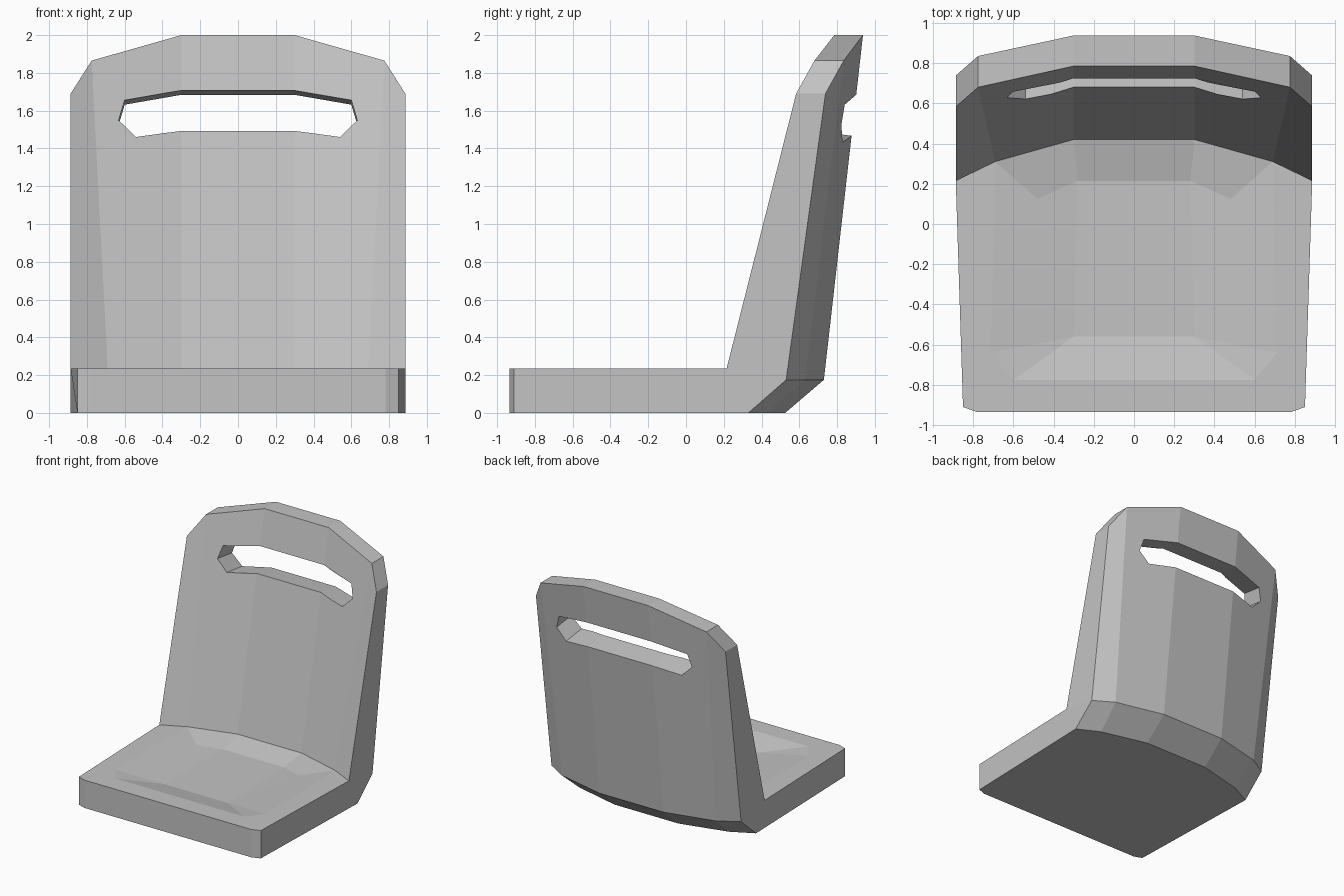
import bpy
import bmesh

cube = bpy.data.objects.get("Cube")
if cube:
    bpy.data.objects.remove(cube, do_unlink=True)

grey = bpy.data.materials.new("light grey plastic")
grey.use_nodes = True
grey.diffuse_color = (0.55, 0.55, 0.55, 1)
grey.node_tree.nodes["Principled BSDF"].inputs["Base Color"].default_value = (0.55, 0.55, 0.55, 1)


def make_object(name, bm):
    bmesh.ops.recalc_face_normals(bm, faces=bm.faces)
    mesh = bpy.data.meshes.new(name)
    bm.to_mesh(mesh)
    bm.free()
    mesh.materials.append(grey)
    obj = bpy.data.objects.new(name, mesh)
    bpy.context.collection.objects.link(obj)
    return obj


TOP = 0.235
# Half of the shell (+x side); index 0 is the outer edge, 2 the central panel
points = {
    # seat front edge, bottom and top
    "fb0": (0.85, -0.91, 0), "fb1": (0.78, -0.935, 0), "fb2": (0.3, -0.935, 0),
    "ft0": (0.85, -0.91, TOP), "ft1": (0.78, -0.935, TOP), "ft2": (0.3, -0.935, TOP),
    # rim and floor of the seat hollow
    "rim0": (0.71, -0.64, TOP), "rim1": (0.6, -0.775, TOP), "rim2": (0.3, -0.775, TOP),
    "floor_front": (0.3, -0.56, 0.187),
    "floor_back": (0.28, 0.215, 0.187), "floor_side": (0.48, 0.125, 0.207),
    # crease between seat and backrest
    "c0": (0.886, 0.215, TOP), "c1": (0.69, 0.31, TOP), "c2": (0.3, 0.42, TOP),
    # backrest top, front and back
    "tf0": (0.886, 0.583, 1.69), "tf1": (0.775, 0.68, 1.865), "tf2": (0.3, 0.785, 2),
    "tb0": (0.886, 0.738, 1.69), "tb1": (0.775, 0.835, 1.865), "tb2": (0.3, 0.937, 2),
    # knuckle at the rear and the rear bottom edge
    "k0": (0.886, 0.53, 0.175), "k1": (0.72, 0.63, 0.175), "k2": (0.3, 0.73, 0.175),
    "b0": (0.886, 0.33, 0), "b1": (0.7, 0.425, 0), "b2": (0.3, 0.525, 0),
}

half_faces = [
    "fb0 ft0 c0 k0 b0", "c0 tf0 tb0 k0",                       # side
    "ft2 ft1 rim1 rim2", "ft1 ft0 rim0 rim1", "ft0 c0 c1 rim0",  # seat border
    "rim2 rim1 floor_front", "rim1 rim0 floor_front",          # hollow
    "rim0 c1 floor_side floor_front", "c1 c2 floor_back floor_side",
    "floor_front floor_side floor_back",
    "fb0 b0 b1 fb1", "fb1 b1 b2 fb2",                          # underside
]
# Strips running across the shell: front edge, backrest front, top, back, knuckle
for lower, upper in (("fb", "ft"), ("c", "tf"), ("tf", "tb"), ("tb", "k"), ("k", "b")):
    for i in range(2):
        half_faces.append(f"{lower}{i} {lower}{i+1} {upper}{i+1} {upper}{i}")

# Central panel between the mirrored halves
center_path = ["fb2", "ft2", "rim2", "floor_front", "floor_back", "c2", "tf2", "tb2", "k2", "b2"]

bm = bmesh.new()
sides = []
for sign in (1, -1):
    verts = {k: bm.verts.new((sign * x, y, z)) for k, (x, y, z) in points.items()}
    sides.append(verts)
    for face in half_faces:
        bm.faces.new([verts[k] for k in face.split()])
right, left = sides
for i, a in enumerate(center_path):
    b = center_path[(i + 1) % len(center_path)]
    bm.faces.new((right[a], right[b], left[b], left[a]))
seat = make_object("seat_shell", bm)

# Handle slot through the backrest, square to its slope
half_slot = [(0.3, 1.71), (0.6, 1.65), (0.632, 1.54), (0.54, 1.45), (0.3, 1.49)]
outline = half_slot + [(-x, z) for x, z in reversed(half_slot)]
bm = bmesh.new()
rings = [[bm.verts.new((x, y, z - 0.13 * (y - 0.7))) for x, z in outline] for y in (0.3, 1.2)]
bm.faces.new(rings[0])
bm.faces.new(rings[1])
for i in range(len(outline)):
    j = (i + 1) % len(outline)
    bm.faces.new((rings[0][i], rings[0][j], rings[1][j], rings[1][i]))
cutter = make_object("slot_cutter", bm)
cutter.hide_render = True

cut = seat.modifiers.new("handle slot", "BOOLEAN")
cut.operation = "DIFFERENCE"
cut.solver = "EXACT"
cut.object = cutter
bpy.context.view_layer.objects.active = seat
bpy.ops.object.modifier_apply(modifier=cut.name)
bpy.data.objects.remove(cutter, do_unlink=True)
